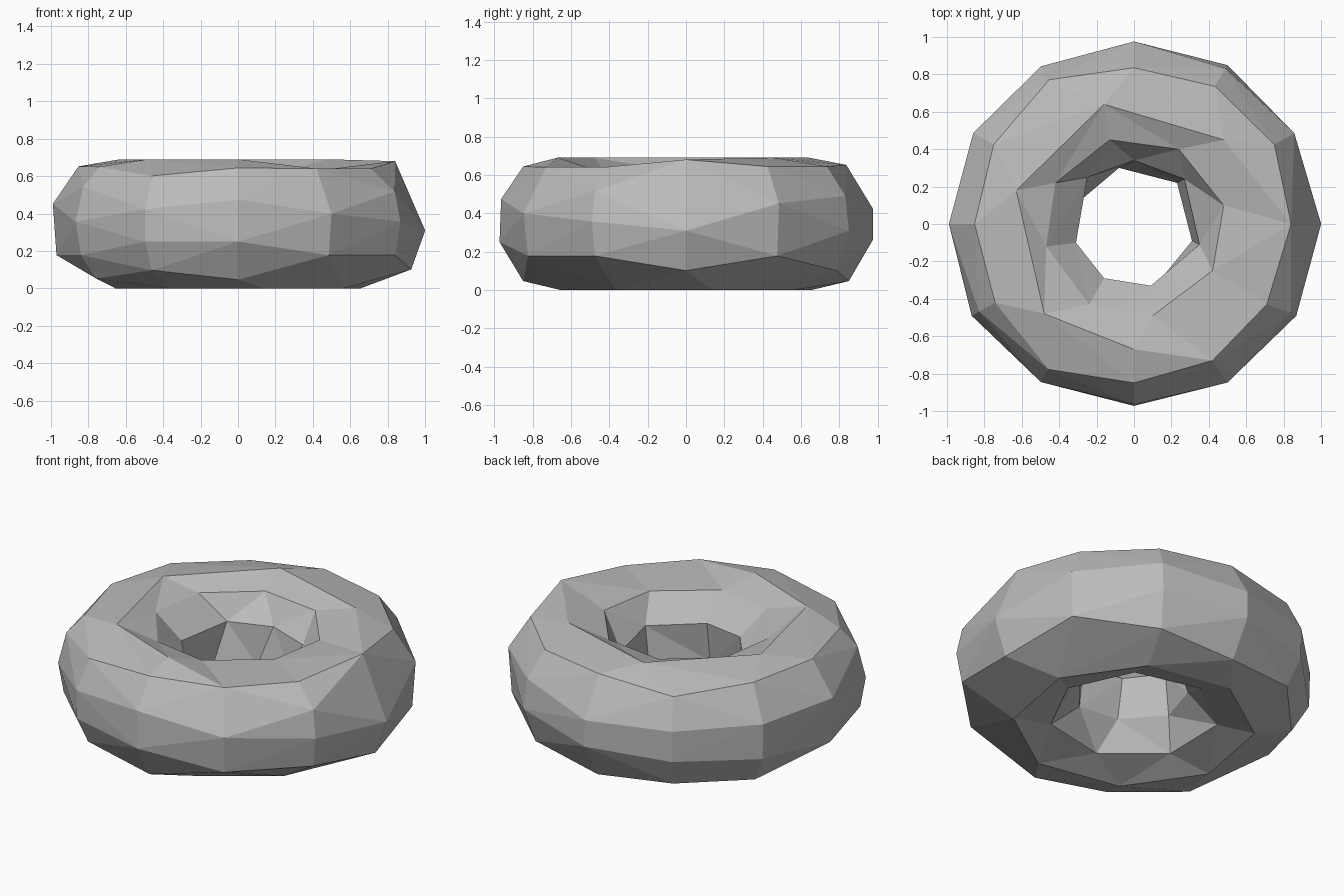
import bpy
import bmesh
from math import sin, cos, atan2, radians, tau

cube = bpy.data.objects.get("Cube")
if cube:
    bpy.data.objects.remove(cube)

TOP = 0.69
MID = TOP / 2

# Tilt of each facet corner around the tube, listed for every 30 degrees
OUTER = [
    (-45, -6),
    (-29, 18, 60),
    (-45, -6, 25, 60),
    (-60, -14, 13, 63),
    (-50, -16, 15, 50),
    (-55, -20, 16, 60),
    (-29, 18, 63),
    (-58, -29, 2, 35, 62),
    (-46, -16, 13, 48),
    (-60, -16, 22, 60),
    (-29, 9),
    (-29, 2, 30),
]
# Irregular crest, dipping at the front left, and the rims inside it
CREST = [(0.84, 0, 0.68), (0.48, 0.45, TOP), (-0.16, 0.64, TOP), (-0.63, 0.18, TOP),
         (-0.48, -0.48, TOP), (0, -0.67, TOP), (0.42, -0.73, 0.64), (0.71, -0.43, 0.64)]
RIM = [(0.48, 0.1), (0.24, 0.4), (-0.13, 0.45), (-0.42, 0.22), (-0.47, -0.12),
       (-0.24, -0.43), (0.1, -0.49), (0.42, -0.25)]
UPPER_HOLE = [(0.27, 0.24), (0, 0.34), (-0.25, 0.25), (-0.31, -0.1),
              (-0.16, -0.29), (0.09, -0.33), (0.35, -0.11)]
LOWER_HOLE = [(0.23, 0.22), (-0.08, 0.3), (-0.27, 0.14), (-0.35, -0.12),
              (-0.16, -0.33), (0.09, -0.36), (0.31, -0.09)]


def angle(v):
    return atan2(v.co.y, v.co.x) % tau


def ring(bm, points):
    return sorted((bm.verts.new(p) for p in points), key=angle)


def level(points, z):
    return [(x, y, z) for x, y in points]


def regular(radius, count, phase, z):
    turns = [radians(phase) + tau * i / count for i in range(count)]
    return [(radius * cos(a), radius * sin(a), z) for a in turns]


def stitch(bm, a, b):
    """Join two rings of different counts with triangles, nearest angle first."""
    i = j = 0
    while i < len(a) or j < len(b):
        va, vb = a[i % len(a)], b[j % len(b)]
        na, nb = a[(i + 1) % len(a)], b[(j + 1) % len(b)]
        next_a = angle(na) + tau * ((i + 1) // len(a))
        next_b = angle(nb) + tau * ((j + 1) // len(b))
        if j >= len(b) or (i < len(a) and next_a <= next_b):
            bm.faces.new((va, na, vb))
            i += 1
        else:
            bm.faces.new((va, nb, vb))
            j += 1


bm = bmesh.new()

# Outer half: a faceted convex shell, opened at the crest and the base
crest = ring(bm, CREST)
base = ring(bm, regular(0.67, 8, 12, 0))
for column, tilts in enumerate(OUTER):
    a = tau * column / len(OUTER)
    for t in map(radians, tilts):
        r = 0.65 + 0.352 * cos(t) ** 0.7
        bm.verts.new((r * cos(a), 0.98 * r * sin(a), MID + MID * sin(t)))
hull = bmesh.ops.convex_hull(bm, input=bm.verts[:])
keep = set(crest + base)
inside = [g for g in hull["geom_interior"] if isinstance(g, bmesh.types.BMVert) and g not in keep]
bmesh.ops.delete(bm, geom=inside, context='VERTS')
caps = [f for f in bm.faces if all(v in crest for v in f.verts) or all(v in base for v in f.verts)]
cap_edges = {e for f in caps for e in f.edges if all(g in caps for g in e.link_faces)}
bmesh.ops.delete(bm, geom=caps, context='FACES_ONLY')
bmesh.ops.delete(bm, geom=list(cap_edges), context='EDGES')

# Inner half: rings running down through the hole
rings = [
    crest,
    ring(bm, level(RIM, 0.63)),
    ring(bm, level(UPPER_HOLE, 0.49)),
    ring(bm, level(LOWER_HOLE, 0.25)),
    ring(bm, regular(0.47, 7, -1, 0.07)),
    base,
]
for upper, lower in zip(rings, rings[1:]):
    stitch(bm, upper, lower)
bmesh.ops.recalc_face_normals(bm, faces=bm.faces[:])

mesh = bpy.data.meshes.new("faceted_ring")
bm.to_mesh(mesh)
bm.free()
body = bpy.data.objects.new("faceted_ring", mesh)
bpy.context.collection.objects.link(body)

# Plain grey surface
GREY = (0.5, 0.5, 0.5, 1)
mat = bpy.data.materials.new("plain_grey")
mat.use_nodes = True
mat.diffuse_color = GREY
mat.node_tree.nodes["Principled BSDF"].inputs["Base Color"].default_value = GREY
mesh.materials.append(mat)
